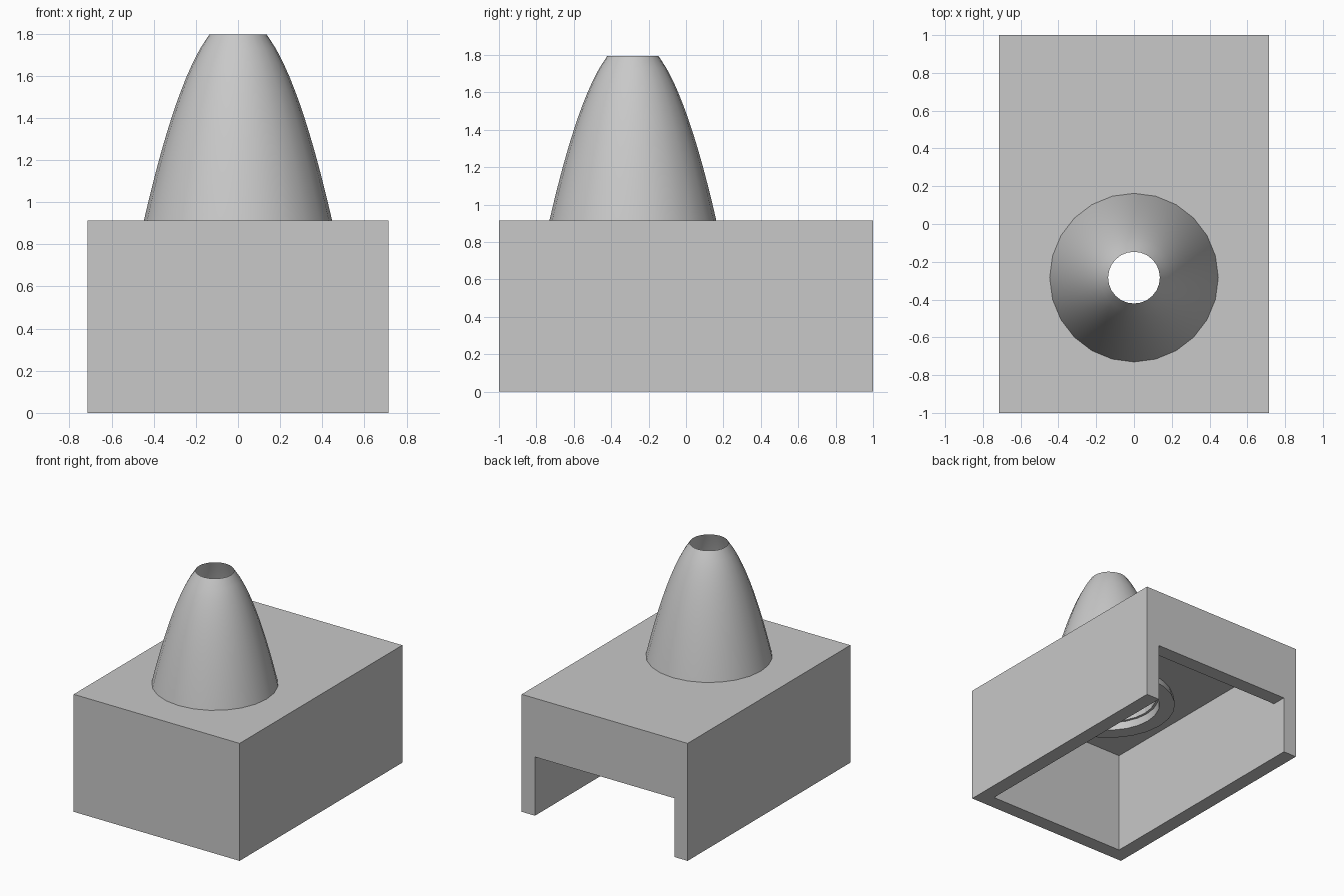
import bpy, bmesh, math

cube = bpy.data.objects.get("Cube")
if cube:
    bpy.data.objects.remove(cube, do_unlink=True)

grey = bpy.data.materials.new("light_grey")
grey.use_nodes = True
grey.diffuse_color = (0.58, 0.58, 0.58, 1)
grey.node_tree.nodes["Principled BSDF"].inputs["Base Color"].default_value = grey.diffuse_color

HALF_X, HALF_Y, HEIGHT = 0.714, 1.0, 0.914
WALL = 0.114
SPOUT_Y, SPOUT_LOW, SPOUT_TOP = -0.284, 0.743, 1.795
RIM = 0.137
SIDES, STEPS = 24, 16


def box(name, x, y, z):
    """Axis-aligned box from (min, max) ranges."""
    bpy.ops.mesh.primitive_cube_add(size=1, location=[sum(r) / 2 for r in (x, y, z)])
    ob = bpy.context.object
    ob.name = name
    ob.scale = [r[1] - r[0] for r in (x, y, z)]
    bpy.ops.object.transform_apply(location=True, rotation=False, scale=True)
    return ob


def cut(target, cutter):
    """Subtract the cutter from the target and discard it."""
    cutter.hide_render = True
    mod = target.modifiers.new("cut", 'BOOLEAN')
    mod.operation, mod.solver, mod.object = 'DIFFERENCE', 'EXACT', cutter
    bpy.context.view_layer.objects.active = target
    bpy.ops.object.modifier_apply(modifier=mod.name)
    bpy.data.objects.remove(cutter, do_unlink=True)


# Housing: hollow underneath, with a low doorway in the back wall
inner_x, inner_y = HALF_X - WALL, HALF_Y - WALL
housing = box("housing", (-HALF_X, HALF_X), (-HALF_Y, HALF_Y), (0, HEIGHT))
cut(housing, box("cavity_cutter", (-inner_x, inner_x), (-inner_y, inner_y), (-1, HEIGHT - WALL)))
cut(housing, box("doorway_cutter", (-inner_x, inner_x), (0.5, 1.5), (-1, HEIGHT / 2)))
bpy.ops.mesh.primitive_cylinder_add(vertices=SIDES, radius=0.343, depth=0.5,
                                    location=(0, SPOUT_Y, HEIGHT))
cut(housing, bpy.context.object)
housing.data.materials.clear()
housing.data.materials.append(grey)


# Spout: parabolic shell with a thick foot and a sharp rim
def radius(z, foot):
    t = (SPOUT_TOP - z) / (SPOUT_TOP - SPOUT_LOW)
    return math.sqrt(RIM ** 2 + (foot ** 2 - RIM ** 2) * t)


levels = [SPOUT_LOW + (SPOUT_TOP - SPOUT_LOW) * i / STEPS for i in range(STEPS + 1)]
profile = [(radius(z, 0.484), z) for z in levels]
profile += [(radius(z, 0.37), z) for z in reversed(levels[:-1])]

bm = bmesh.new()
rings = []
for r, z in profile:
    angles = [2 * math.pi * k / SIDES for k in range(SIDES)]
    rings.append([bm.verts.new((r * math.cos(a), r * math.sin(a), z)) for a in angles])
for i, low in enumerate(rings):
    high = rings[(i + 1) % len(rings)]
    for k in range(SIDES):
        n = (k + 1) % SIDES
        bm.faces.new((low[k], low[n], high[n], high[k]))
bmesh.ops.recalc_face_normals(bm, faces=bm.faces)
mesh = bpy.data.meshes.new("spout")
bm.to_mesh(mesh)
bm.free()
mesh.materials.append(grey)
spout = bpy.data.objects.new("spout", mesh)
spout.location.y = SPOUT_Y
bpy.context.collection.objects.link(spout)

bpy.ops.object.select_all(action='DESELECT')
spout.select_set(True)
bpy.context.view_layer.objects.active = spout
bpy.ops.object.shade_smooth_by_angle(angle=math.radians(30))
